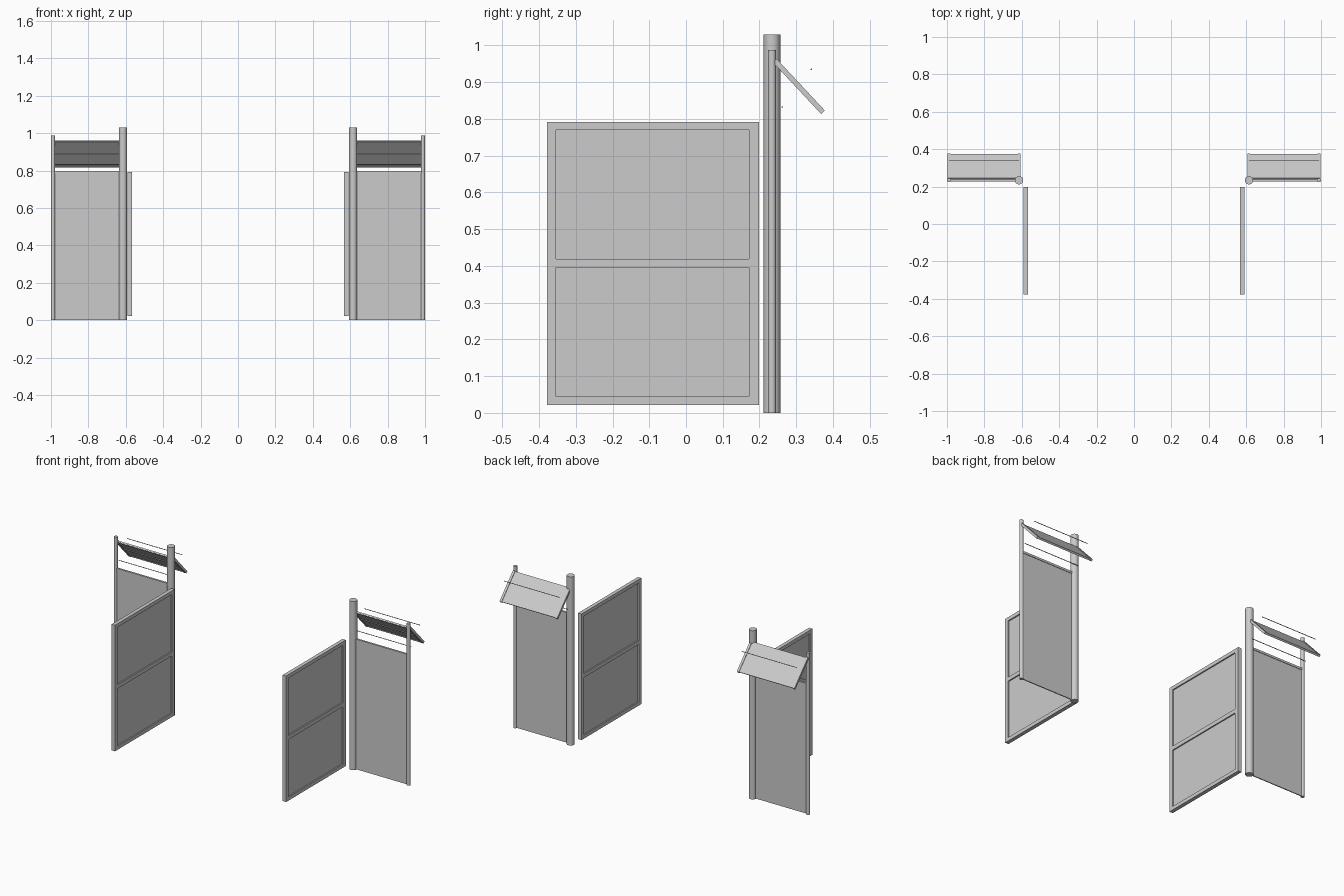
import bpy, math
from mathutils import Vector

if "Cube" in bpy.data.objects:
    bpy.data.objects.remove(bpy.data.objects["Cube"])

grey = bpy.data.materials.new("light_grey")
grey.diffuse_color = (0.6, 0.6, 0.6, 1)
grey.use_nodes = True
grey.node_tree.nodes["Principled BSDF"].inputs["Base Color"].default_value = grey.diffuse_color


def finish(name):
    ob = bpy.context.object
    ob.name = name
    ob.data.materials.append(grey)
    return ob


def rod(name, a, b, r, sides=16):
    a, b = Vector(a), Vector(b)
    bpy.ops.mesh.primitive_cylinder_add(vertices=sides, radius=r, depth=(b - a).length,
                                        location=(a + b) / 2)
    ob = bpy.context.object
    ob.rotation_euler = (b - a).to_track_quat('Z', 'Y').to_euler()
    bpy.ops.object.shade_smooth_by_angle(angle=math.radians(40))
    return finish(name)


def box(name, centre, size, rot_x=0):
    bpy.ops.mesh.primitive_cube_add(size=1, location=centre, rotation=(rot_x, 0, 0))
    ob = bpy.context.object
    ob.scale = size
    return finish(name)


def span(name, x, y, z):
    # box given by its limits on each axis
    lim = (x, y, z)
    return box(name, [(p + q) / 2 for p, q in lim], [abs(q - p) for p, q in lim])


PY = 0.234
top, low = Vector((0.243, 0.957)), Vector((0.371, 0.820))   # canopy slope (y, z)
slope = (low - top)
tilt = math.atan2(slope.y, slope.x)
mid = (top + low) / 2
under = Vector((slope.y, -slope.x)).normalized()            # towards the underside

for s, side in ((-1, "left"), (1, "right")):
    # posts
    rod(f"main_post_{side}", (s * .615, PY, 0), (s * .615, PY, 1.03), .0225)
    rod(f"outer_post_{side}", (s * .989, PY, 0), (s * .989, PY, .988), .011, 12)
    # back panel with top rail
    span(f"back_panel_{side}", (s * .985, s * .625), (PY - .003, PY + .003), (.002, .79))
    span(f"back_panel_rail_{side}", (s * .985, s * .625), (PY - .006, PY + .006), (.785, .798))
    # sloping canopy: sheet, arms, cross ribs
    box(f"canopy_sheet_{side}", (s * .801, mid.x, mid.y), (.366, slope.length, .008), tilt)
    for x in (.989, .614):
        box(f"canopy_arm_{side}", (s * x, mid.x, mid.y), (.014, slope.length + .005, .014), tilt)
    for t in (.03, .5, .97):
        p = top + slope * t + under * .004
        box(f"canopy_rib_{side}", (s * .801, p.x, p.y), (.366, .008, .006), tilt)
    # thin wires
    for y, z in ((.341, .935), (.262, .832)):
        rod(f"wire_{side}", (s * .989, y, z), (s * .615, y, z), .0022, 6)
    # framed gate leaf
    fx = (s * .59, s * .567)
    for y in ((-.378, -.354), (.172, .198)):
        span(f"gate_stile_{side}", fx, y, (.022, .792))
    for z in ((.022, .044), (.395, .419), (.770, .792)):
        span(f"gate_rail_{side}", fx, (-.354, .172), z)
    span(f"gate_infill_{side}", (s * .5825, s * .5745), (-.354, .172), (.044, .770))
